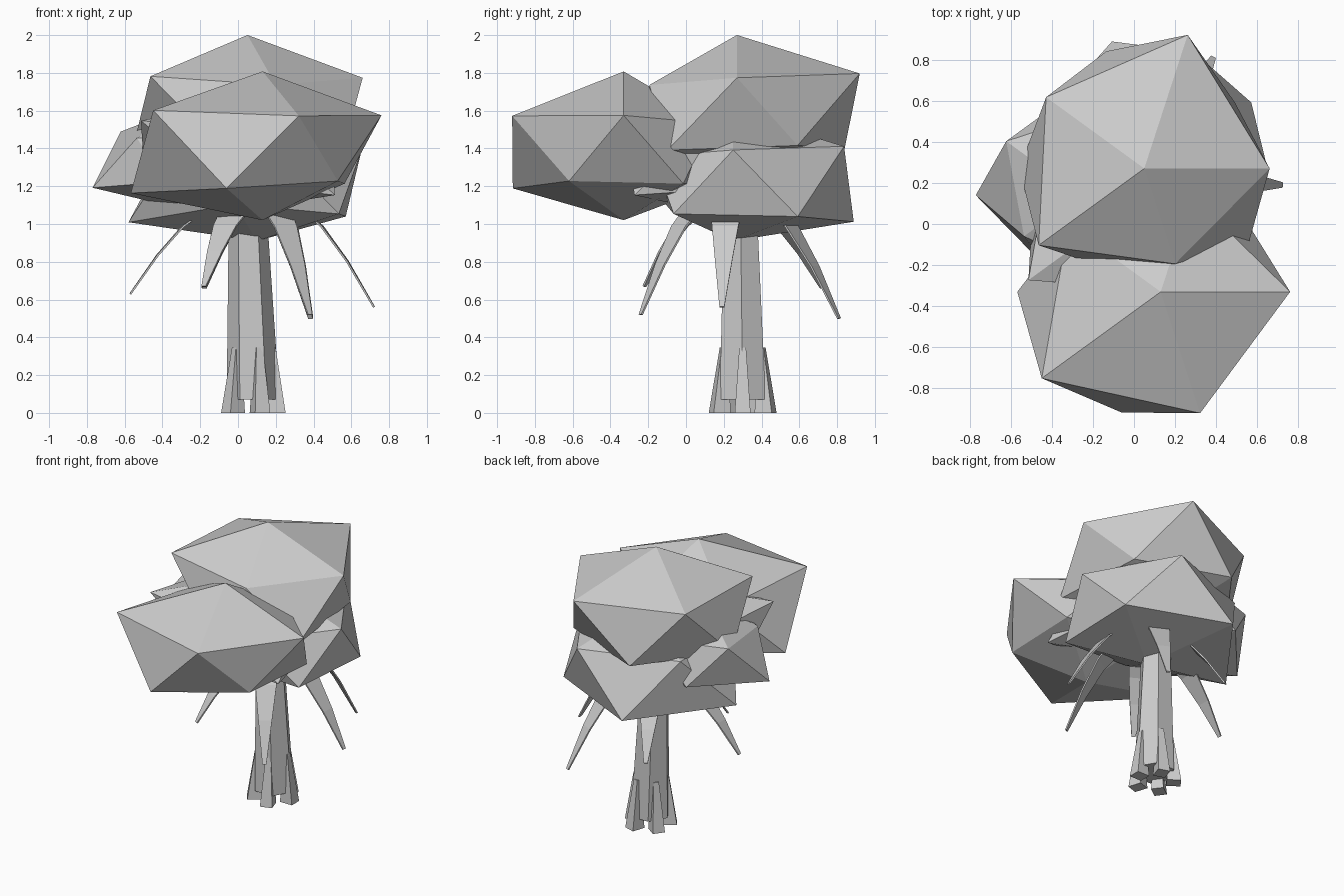
import bpy, bmesh, math
from mathutils import Vector

if "Cube" in bpy.data.objects:
    bpy.data.objects.remove(bpy.data.objects["Cube"])


def add_mesh(name, verts, faces):
    mesh = bpy.data.meshes.new(name)
    mesh.from_pydata(verts, [], faces)
    bm = bmesh.new()
    bm.from_mesh(mesh)
    bmesh.ops.recalc_face_normals(bm, faces=bm.faces)
    bm.to_mesh(mesh)
    bm.free()
    obj = bpy.data.objects.new(name, mesh)
    bpy.context.collection.objects.link(obj)
    return obj


def foliage(name, centre, bottom, lower, upper, top):
    """Squashed icosahedron; each corner is pushed to its own radius.
    Lower ring runs from 36 degrees, upper ring from 0 degrees."""
    bm = bmesh.new()
    bmesh.ops.create_icosphere(bm, subdivisions=1, radius=1)

    def order(v):
        angle = math.atan2(v.co.y, v.co.x) if abs(v.co.z) < 0.9 else 0
        return (round(v.co.z, 1), (angle + 0.1) % math.tau)

    radii = [bottom, *lower, *upper, top]
    for v, r in zip(sorted(bm.verts, key=order), radii):
        d = v.co.normalized()
        v.co = Vector(centre) + Vector((d.x * r, d.y * r, d.z * r * 0.62))
    mesh = bpy.data.meshes.new(name)
    bm.to_mesh(mesh)
    bm.free()
    bpy.context.collection.objects.link(bpy.data.objects.new(name, mesh))


# Leaf clumps
foliage("foliage_front", (0.13, -0.33, 1.38), 0.58,
        (0.60, 0.60, 0.78, 0.69, 0.55), (0.704, 0.55, 0.62, 0.80, 0.694), 0.69)
foliage("foliage_top", (0.05, 0.27, 1.585), 0.60,
        (0.61, 0.67, 0.68, 0.58, 0.70), (0.682, 0.764, 0.66, 0.71, 0.545), 0.67)
foliage("foliage_lower", (0.10, 0.25, 1.22), 0.50,
        (0.65, 0.75, 0.76, 0.42, 0.60), (0.62, 0.69, 0.65, 0.60, 0.50), 0.60)
foliage("foliage_left", (-0.26, 0.14, 1.35), 0.45,
        (0.50, 0.50, 0.57, 0.46, 0.45), (0.50, 0.50, 0.50, 0.38, 0.45), 0.45)
foliage("foliage_core", (0.0, 0.10, 1.35), 0.45,
        (0.55, 0.55, 0.55, 0.45, 0.71), (0.55, 0.55, 0.55, 0.71, 0.50), 0.50)

# Six-sided trunk, slightly leaning
trunk = []
for x, y, z, r in ((0.08, 0.30, 0.07, 0.14), (0.055, 0.29, 0.95, 0.105),
                   (0.05, 0.28, 1.2, 0.10)):
    for i in range(6):
        a = i * math.tau / 6
        trunk.append((x + r * math.cos(a), y + r * math.sin(a), z))
faces = [(k * 6 + i, k * 6 + (i + 1) % 6, k * 6 + 6 + (i + 1) % 6, k * 6 + 6 + i)
         for k in range(2) for i in range(6)]
add_mesh("trunk", trunk, faces + [tuple(range(6)), tuple(range(12, 18))])

# Tapered root wedges around the base
BOX = [(0, 1, 2, 3), (4, 5, 6, 7)] + [(i, (i + 1) % 4, 4 + (i + 1) % 4, 4 + i)
                                     for i in range(4)]
for n in range(5):
    a = n * math.tau / 5
    out = Vector((math.cos(a), math.sin(a), 0))
    side = Vector((-out.y, out.x, 0))
    verts = []
    for z, inner, outer, half in ((0, 0.08, 0.175, 0.042), (0.345, 0.09, 0.122, 0.018)):
        for r, s in ((inner, -half), (outer, -half), (outer, half), (inner, half)):
            verts.append(Vector((0.077, 0.30, z)) + out * r + side * s)
    add_mesh(f"root_{n + 1}", verts, BOX)

# Thin drooping fronds below the leaves
hub = Vector((0.08, 0.23, 0))
tips = ((0.72, 0.19, 0.56), (0.385, 0.81, 0.50), (-0.18, 0.72, 0.66),
        (-0.57, 0.20, 0.63), (-0.18, -0.22, 0.67), (0.38, -0.24, 0.52))
for n, tip in enumerate(tips):
    reach = Vector((tip[0], tip[1], 0)) - hub
    side = Vector((-reach.y, reach.x, 0)).normalized()
    verts = []
    for t, h, half in ((0.45, 1.12, 0.08), (0.57, 0.97, 0.07), (0.78, 0.55, 0.045), (1, 0, 0.013)):
        z = tip[2] + h * (1.0 - tip[2])
        p = hub + reach * t + Vector((0, 0, z))
        verts += [p - side * half, p + side * half]
    frond = add_mesh(f"hanging_frond_{n + 1}", verts,
                     [(2 * i, 2 * i + 1, 2 * i + 3, 2 * i + 2) for i in range(3)])
    solid = frond.modifiers.new("thickness", "SOLIDIFY")
    solid.thickness = 0.01
    solid.offset = 0
